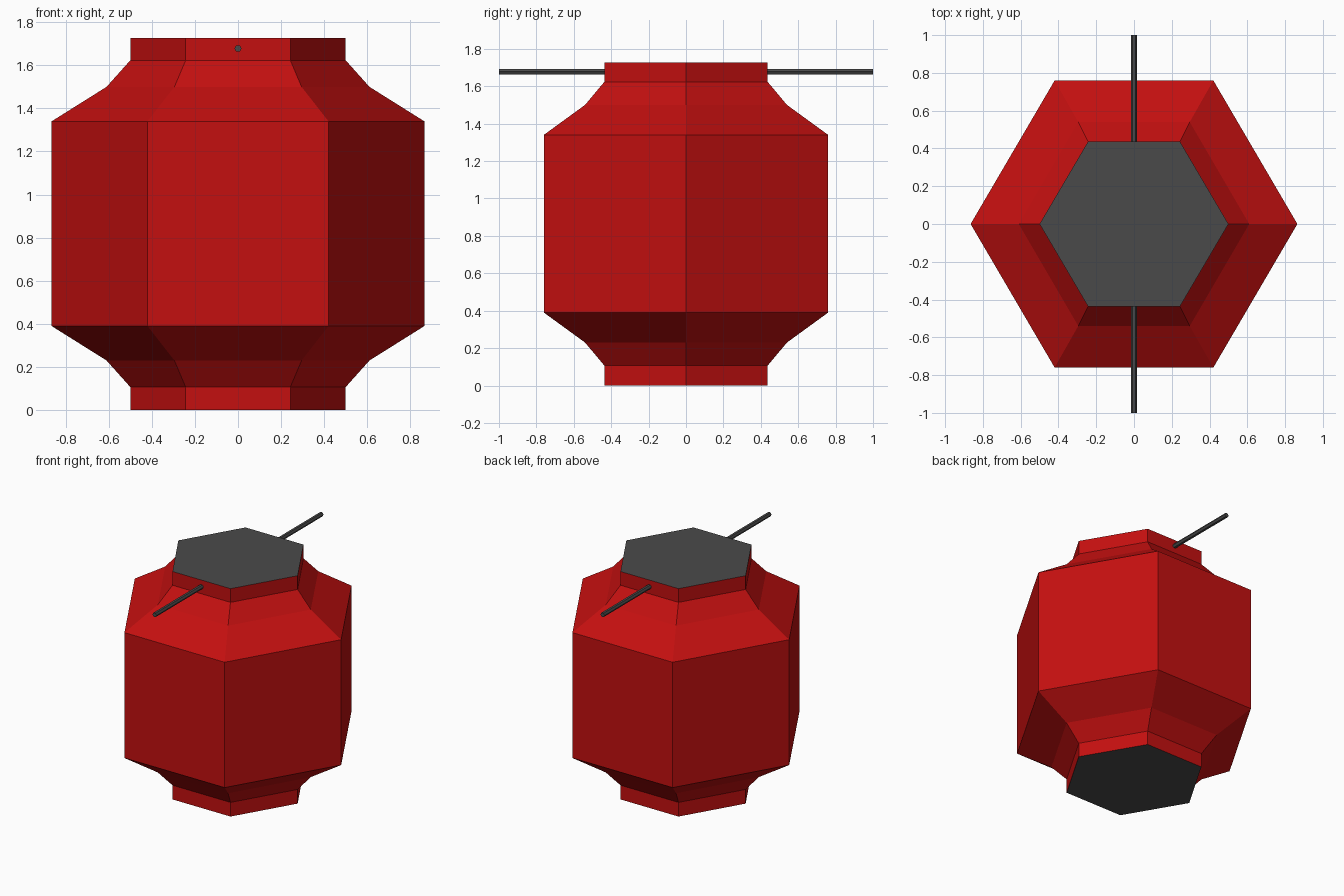
import bpy, bmesh, math
from mathutils import Matrix

if "Cube" in bpy.data.objects:
    bpy.data.objects.remove(bpy.data.objects["Cube"])


def material(name, rgb):
    m = bpy.data.materials.new(name)
    m.diffuse_color = (*rgb, 1.0)
    m.use_nodes = True
    m.node_tree.nodes["Principled BSDF"].inputs["Base Color"].default_value = m.diffuse_color
    return m


RED = material("lantern red", (0.55, 0.005, 0.005))
GREY = material("dark grey", (0.068, 0.068, 0.068))


def finish(bm, name, mats):
    bmesh.ops.recalc_face_normals(bm, faces=bm.faces)
    me = bpy.data.meshes.new(name)
    bm.to_mesh(me)
    bm.free()
    for m in mats:
        me.materials.append(m)
    ob = bpy.data.objects.new(name, me)
    bpy.context.collection.objects.link(ob)
    return ob


# Six-sided lantern body: (height, corner x, side corner x, side y)
profile = [
    (0.0, 0.50, 0.243, 0.437),
    (0.107, 0.50, 0.243, 0.437),
    (0.23, 0.61, 0.295, 0.54),
    (0.39, 0.865, 0.42, 0.76),
    (1.34, 0.865, 0.42, 0.76),
    (1.50, 0.61, 0.295, 0.54),
    (1.623, 0.50, 0.243, 0.437),
    (1.727, 0.50, 0.243, 0.437),
]
bm = bmesh.new()
rings = []
for z, a, b, y in profile:
    pts = [(a, 0), (b, y), (-b, y), (-a, 0), (-b, -y), (b, -y)]
    rings.append([bm.verts.new((px, py, z)) for px, py in pts])
for low, high in zip(rings, rings[1:]):
    for i in range(6):
        j = (i + 1) % 6
        bm.faces.new((low[i], low[j], high[j], high[i]))
# Grey end caps
for ring in (rings[0], rings[-1]):
    bm.faces.new(ring).material_index = 1
finish(bm, "lantern_body", [RED, GREY])

# Thin six-sided hanging rod running front to back
bm = bmesh.new()
bmesh.ops.create_cone(bm, cap_ends=True, segments=6, radius1=0.017, radius2=0.017, depth=2.0)
xs = max(v.co.x for v in bm.verts)
if xs < 0.0169:  # put the rod's corners at its left and right
    bmesh.ops.rotate(bm, verts=bm.verts, matrix=Matrix.Rotation(math.radians(30), 3, 'Z'))
bmesh.ops.rotate(bm, verts=bm.verts, matrix=Matrix.Rotation(math.radians(90), 3, 'X'))
bmesh.ops.translate(bm, verts=bm.verts, vec=(0, 0, 1.678))
finish(bm, "hanging_rod", [GREY])
